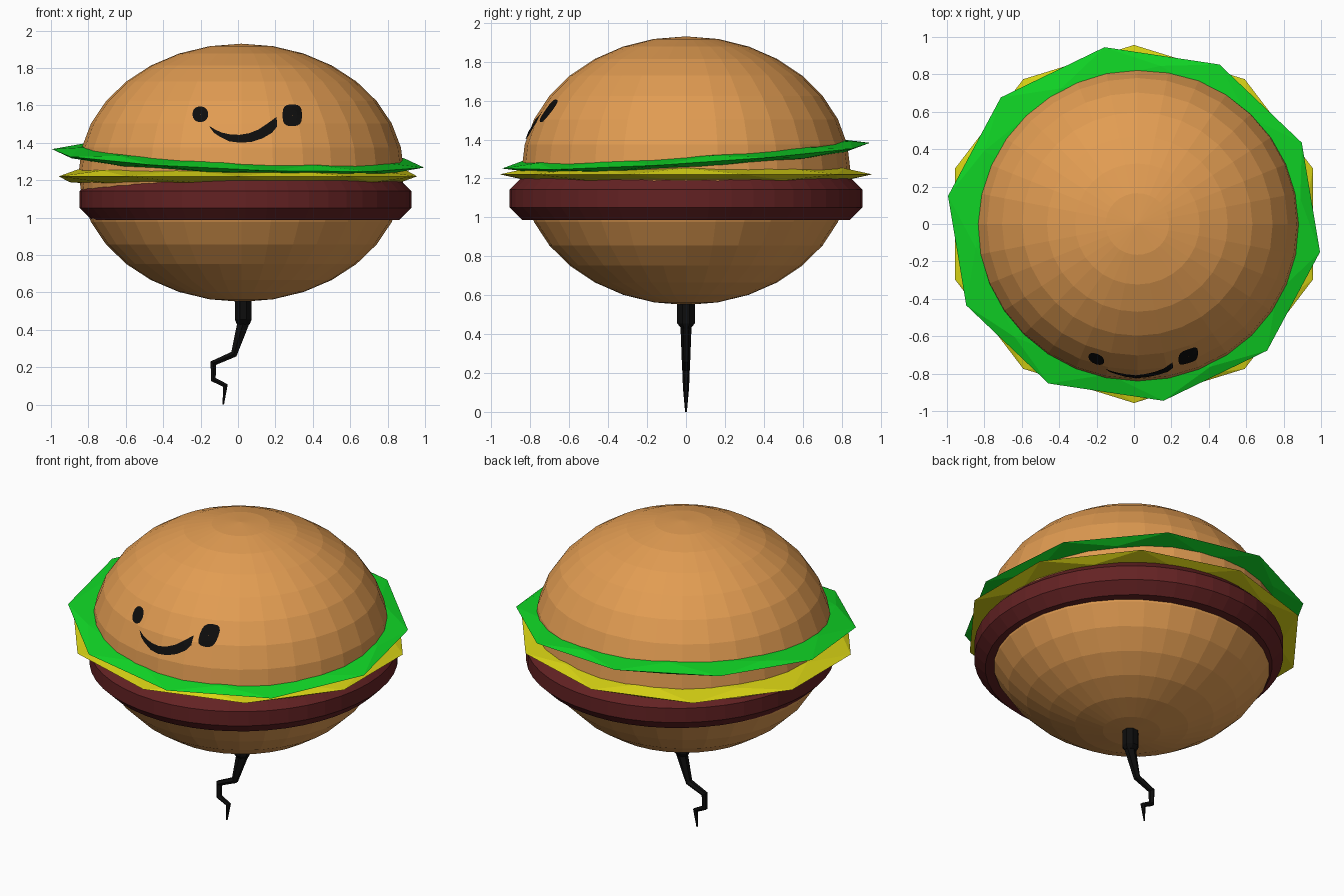
import bpy, bmesh, math
from mathutils import Vector, Matrix
from mathutils.bvhtree import BVHTree

if "Cube" in bpy.data.objects:
    bpy.data.objects.remove(bpy.data.objects["Cube"])


def material(name, rgb):
    m = bpy.data.materials.new(name)
    m.diffuse_color = (*rgb, 1)
    m.use_nodes = True
    m.node_tree.nodes["Principled BSDF"].inputs["Base Color"].default_value = m.diffuse_color
    return m


BUN = material("toasted bun", (0.76, 0.335, 0.085))
MEAT = material("dark red meat", (0.127, 0.016, 0.017))
YELLOW = material("cheese yellow", (0.69, 0.65, 0.007))
GREEN = material("lettuce green", (0.005, 0.67, 0.019))
BLACK = material("black", (0.004, 0.004, 0.004))


def add(name, bm, mat, closed=True):
    if closed:
        bmesh.ops.recalc_face_normals(bm, faces=bm.faces[:])
    me = bpy.data.meshes.new(name)
    bm.to_mesh(me)
    me.materials.append(mat)
    ob = bpy.data.objects.new(name, me)
    bpy.context.collection.objects.link(ob)
    return ob


def bridge(bm, rings, loop=False):
    n = len(rings[0])
    count = len(rings) if loop else len(rings) - 1
    for i in range(count):
        a, b = rings[i], rings[(i + 1) % len(rings)]
        for j in range(n):
            k = (j + 1) % n
            bm.faces.new((a[j], a[k], b[k], b[j]))


# Bun: one flattened ball, the fillings hide its waist
bun = bmesh.new()
bmesh.ops.create_uvsphere(bun, u_segments=32, v_segments=16, radius=1)
bun.transform(Matrix.Translation((0.018, 0, 1.24)) @ Matrix.Diagonal((0.87, 0.845, 0.69, 1)))
surface = BVHTree.FromBMesh(bun)
add("bun", bun, BUN)

# Patty: ring with an octagonal section
bm = bmesh.new()
rings = []
for i in range(48):
    a = math.tau * i / 48
    ring = []
    for j in range(8):
        t = math.tau * (j + 0.5) / 8
        r = 0.79 + 0.119 * math.cos(t)
        ring.append(bm.verts.new((0.04 + r * 0.985 * math.cos(a), r * 1.008 * math.sin(a),
                                  1.097 + 0.119 * math.sin(t))))
    rings.append(ring)
bridge(bm, rings, loop=True)
add("patty", bm, MEAT)


# Cheese and lettuce: flattened faceted discs
def disc(name, mat, z, half, spin, slope_x, slope_y):
    bm = bmesh.new()
    bmesh.ops.create_icosphere(bm, subdivisions=2, radius=1)
    bm.transform(Matrix.Diagonal((1.007, 0.957, half, 1)) @ Matrix.Rotation(math.radians(spin), 4, 'Z'))
    for v in bm.verts:
        v.co.z += z + slope_x * v.co.x + slope_y * v.co.y
    add(name, bm, mat)


disc("cheese", YELLOW, 1.221, 0.07, 0, 0, 0)
disc("lettuce", GREEN, 1.317, 0.06, 9, -0.04, 0.063)


# Face: thin plates laid on the front of the bun
def on_bun(x, z):
    hit, normal, _, _ = surface.ray_cast(Vector((x, -3, z)), Vector((0, 1, 0)))
    return hit + normal * 0.006


def plate(name, rows):
    bm = bmesh.new()
    grid = [[bm.verts.new(on_bun(x, z)) for x, z in row] for row in rows]
    for a, b in zip(grid, grid[1:]):
        for j in range(len(a) - 1):
            bm.faces.new((a[j], a[j + 1], b[j + 1], b[j]))
    bmesh.ops.remove_doubles(bm, verts=bm.verts[:], dist=0.0005)
    bm.normal_update()
    bmesh.ops.reverse_faces(bm, faces=[f for f in bm.faces if f.normal.y > 0])
    add(name, bm, BLACK, closed=False)


def eye(name, cx, cz, rx, rz, power):
    def p(s, t):
        c, d = math.cos(t), math.sin(t)
        return (cx + s * rx * math.copysign(abs(c) ** power, c),
                cz + s * rz * math.copysign(abs(d) ** power, d))
    plate(name, [[p(s, math.tau * j / 16) for j in range(17)] for s in (0.02, 0.5, 1)])


eye("left_eye", -0.2, 1.55, 0.042, 0.042, 0.9)
eye("right_eye", 0.288, 1.545, 0.052, 0.058, 0.7)

upper = [(-0.15, 1.487), (-0.12, 1.468), (-0.085, 1.453), (-0.04, 1.443), (0.01, 1.441),
         (0.06, 1.450), (0.11, 1.470), (0.155, 1.500), (0.205, 1.536)]
lower = [(-0.15, 1.483), (-0.128, 1.452), (-0.095, 1.430), (-0.045, 1.406), (0.01, 1.399),
         (0.07, 1.403), (0.13, 1.422), (0.18, 1.452), (0.207, 1.485)]
middle = [((a + c) / 2, (b + d) / 2) for (a, b), (c, d) in zip(upper, lower)]
plate("smile", [lower, middle, upper])


# Tail: tapered zigzag cord hanging under a short collar
def cord(name, points, sides):
    """points: x, z, half width in the front plane, half depth along y"""
    bm = bmesh.new()
    rings = []
    for i, (x, z, w, d) in enumerate(points):
        here = Vector((x, z))
        before = Vector(points[max(i - 1, 0)][:2])
        after = Vector(points[min(i + 1, len(points) - 1)][:2])
        way = (here - before).normalized() + (after - here).normalized()
        way.normalize()
        side = Vector((-way.y, way.x))
        ring = []
        for j in range(sides):
            t = math.tau * (j + 0.5) / sides
            s = math.cos(t) / math.cos(math.pi / sides)
            y = math.sin(t) / math.cos(math.pi / sides)
            ring.append(bm.verts.new((x + side.x * w * s, d * y, z + side.y * w * s)))
        rings.append(ring)
    bridge(bm, rings)
    bm.faces.new(rings[0])
    bm.faces.new(rings[-1])
    add(name, bm, BLACK)


cord("tail_collar", [(0.028, 0.6, 0.045, 0.045), (0.028, 0.455, 0.045, 0.045),
                     (0.028, 0.43, 0.034, 0.025)], 8)
cord("tail", [(0.032, 0.45, 0.033, 0.025), (-0.022, 0.27, 0.018, 0.019),
              (-0.132, 0.222, 0.017, 0.017), (-0.132, 0.135, 0.015, 0.014),
              (-0.067, 0.102, 0.014, 0.012), (-0.079, 0.0, 0.004, 0.004)], 6)
